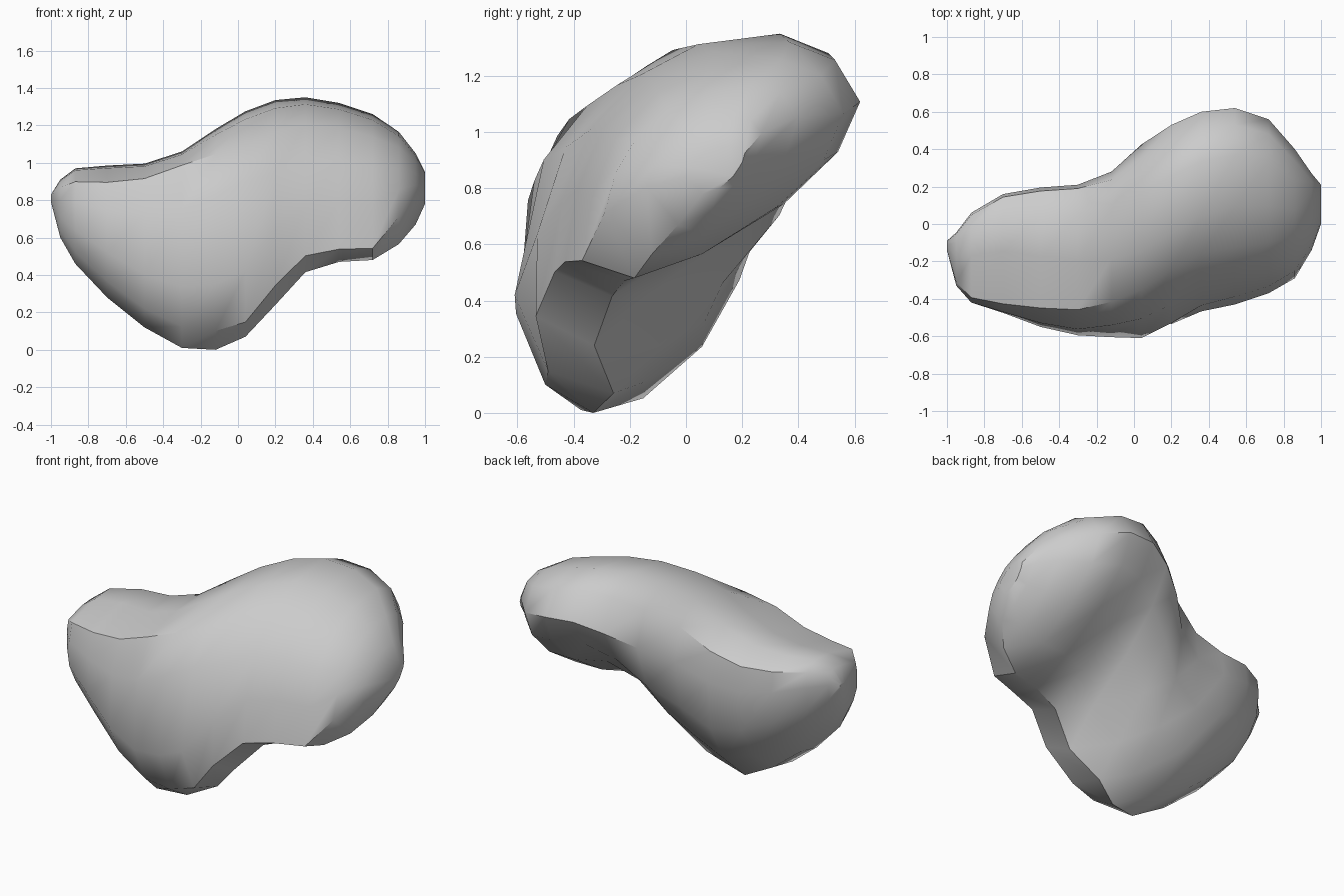
import bpy
import bmesh

old = bpy.data.objects.get("Cube")
if old:
    bpy.data.objects.remove(old, do_unlink=True)

# Plain grey stone material
grey = bpy.data.materials.new("stone grey")
grey.use_nodes = True
colour = (0.6, 0.6, 0.6, 1)
grey.diffuse_color = colour
grey.node_tree.nodes["Principled BSDF"].inputs["Base Color"].default_value = colour

# Cross-sections (y, z), each running from the lower front edge up,
# over the top and down the back
boxy = [(-.75, -.75), (-1, -.3), (-1, .3), (-.89, .72), (.05, .96), (.65, 1),
        (.95, .8), (1, .45), (.92, -.1), (.58, -.57), (.08, -.9), (-.4, -1)]
full = [(-.76, -.78), (-1, -.38), (-.92, .42), (-.66, .86), (0, .97), (.6, 1),
        (.95, .8), (1, .45), (.95, -.12), (.62, -.57), (.1, -.92), (-.45, -1)]
hip = [(-.77, -.87), (-1, -.42), (-.8, .38), (-.5, .7), (-.1, .93), (.5, 1),
       (.86, .85), (1, .5), (.82, .05), (.43, -.35), (0, -.72), (-.32, -1)]
waist = [(-.98, -.8), (-.93, -.25), (-.75, .27), (-.41, .69), (-.05, .92), (.5, 1),
         (.83, .85), (1, .5), (.76, .13), (.34, -.26), (-.21, -.63), (-.61, -1)]
tilted = [(-1, -.84), (-.92, -.25), (-.75, .27), (-.42, .69), (0, .92), (.52, 1),
          (.83, .85), (1, .5), (.85, .08), (.48, -.36), (-.08, -.78), (-.6, -1)]
rim = [(-1, -.28), (-.86, .12), (-.62, .45), (-.3, .75), (.1, .93), (.5, 1),
       (.8, .96), (1, .72), (.9, .3), (.6, -.27), (.12, -.77), (-.45, -1)]

# Where along x each cross-section applies in full
keys = [(-.85, boxy), (-.3, full), (.04, hip), (.25, waist),
        (.55, tilted), (.72, tilted), (.97, rim)]

# Stations along the body: x, front, back, bottom, top
stations = [
    (-1, -.14, -.09, .79, .83),
    (-.95, -.33, -.045, .6, .91),
    (-.87, -.42, .06, .46, .97),
    (-.7, -.475, .16, .28, .985),
    (-.5, -.55, .195, .12, .995),
    (-.3, -.595, .21, .01, 1.06),
    (-.12, -.605, .28, 0, 1.18),
    (.04, -.61, .425, .07, 1.275),
    (.2, -.535, .53, .24, 1.335),
    (.36, -.467, .6, .415, 1.35),
    (.54, -.43, .62, .47, 1.32),
    (.72, -.37, .56, .48, 1.26),
    (.86, -.29, .4, .565, 1.165),
    (.95, -.14, .27, .67, 1.05),
    (1, .0, .21, .78, .95),
]


def fit(values, low, high):
    """Stretch values so that they span low to high."""
    a, b = min(values), max(values)
    return [low + (v - a) / (b - a) * (high - low) for v in values]


def section(x):
    """Blend smoothly between the two cross-sections on either side of x."""
    x = min(max(x, keys[0][0]), keys[-1][0])
    for (xa, a), (xb, b) in zip(keys, keys[1:]):
        if x <= xb:
            t = (x - xa) / (xb - xa)
            t = t * t * (3 - 2 * t)
            return [[p[i] + (q[i] - p[i]) * t for p, q in zip(a, b)] for i in (0, 1)]


# Loft the two-lobed stone through the stations
bm = bmesh.new()
rings = []
for x, front, back, bottom, top in stations:
    us, vs = section(x)
    ys, zs = fit(us, front, back), fit(vs, bottom, top)
    rings.append([bm.verts.new((x, y, z)) for y, z in zip(ys, zs)])
count = len(full)
for r, s in zip(rings, rings[1:]):
    for i in range(count):
        j = (i + 1) % count
        bm.faces.new((r[i], r[j], s[j], s[i]))
bm.faces.new(rings[0])
bm.faces.new(rings[-1])
bmesh.ops.recalc_face_normals(bm, faces=bm.faces[:])

mesh = bpy.data.meshes.new("stone")
bm.to_mesh(mesh)
bm.free()
mesh.materials.append(grey)
stone = bpy.data.objects.new("stone", mesh)
bpy.context.collection.objects.link(stone)

# Smooth surface with the strongest edges kept sharp
bpy.ops.object.select_all(action="DESELECT")
stone.select_set(True)
bpy.context.view_layer.objects.active = stone
bpy.ops.object.shade_smooth_by_angle(angle=0.7)
